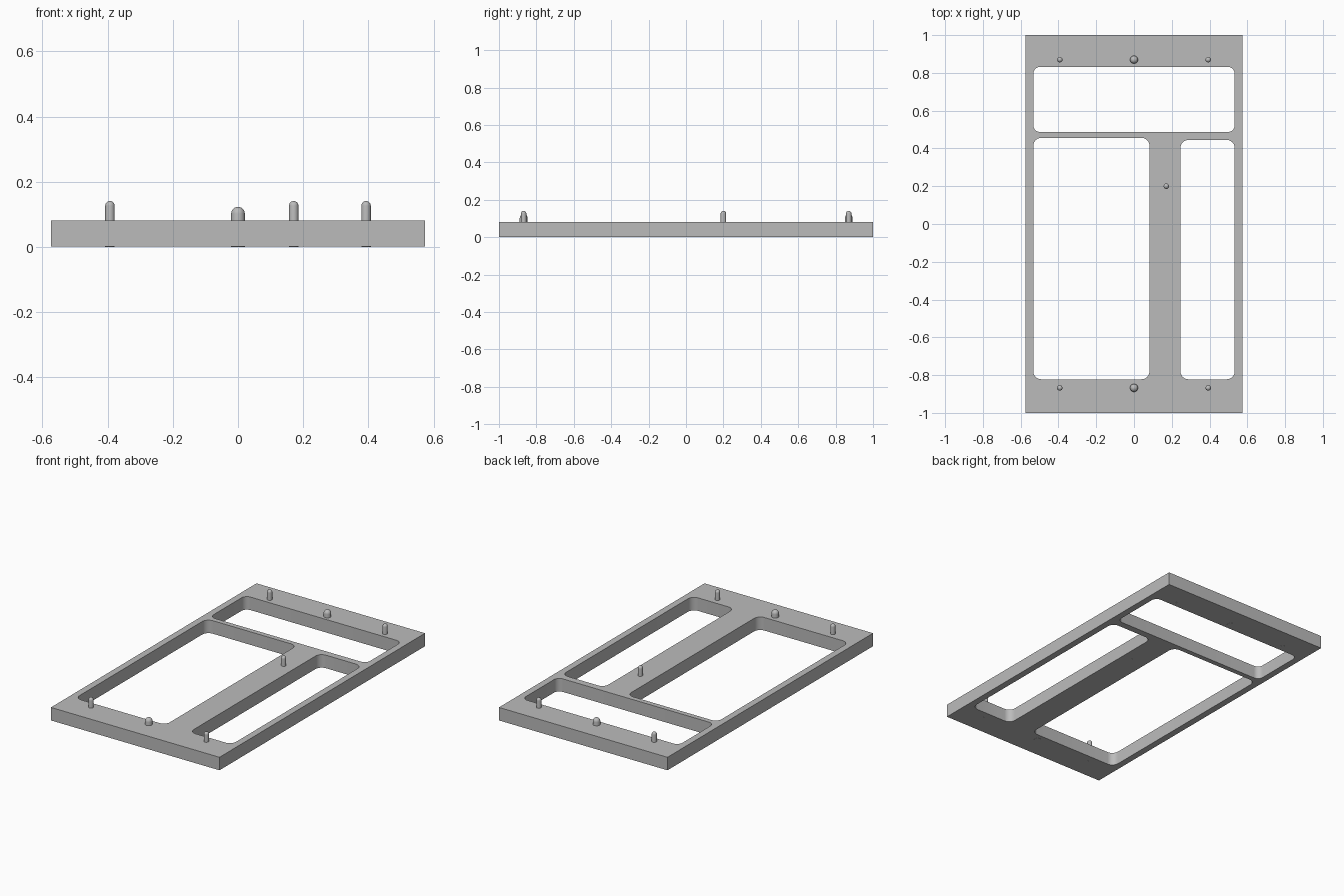
import bpy
import bmesh
from math import cos, sin, pi, radians

cube = bpy.data.objects.get("Cube")
if cube:
    bpy.data.objects.remove(cube, do_unlink=True)

TOP = 0.081      # plate top height
BOTTOM = 0.0008  # the pin ends stand just proud of the underside

grey = bpy.data.materials.new("plain grey")
grey.use_nodes = True
colour = (0.5, 0.5, 0.5, 1)
grey.diffuse_color = colour
grey.node_tree.nodes["Principled BSDF"].inputs["Base Color"].default_value = colour


def rounded_rectangle(x0, x1, y0, y1, radius, steps=8):
    """Outline of a rectangle with rounded corners."""
    if radius == 0:
        return [(x1, y1), (x0, y1), (x0, y0), (x1, y0)]
    r = radius
    centres = [(x1 - r, y1 - r), (x0 + r, y1 - r), (x0 + r, y0 + r), (x1 - r, y0 + r)]
    points = []
    for corner, (cx, cy) in enumerate(centres):
        for i in range(steps + 1):
            a = (corner + i / steps) * pi / 2
            points.append((cx + r * cos(a), cy + r * sin(a)))
    return points


def finish(name, mesh):
    """Link a mesh as a shaded object."""
    obj = bpy.data.objects.new(name, mesh)
    bpy.context.collection.objects.link(obj)
    mesh.materials.clear()
    mesh.materials.append(grey)
    bpy.ops.object.select_all(action="DESELECT")
    obj.select_set(True)
    bpy.context.view_layer.objects.active = obj
    bpy.ops.object.shade_smooth_by_angle(angle=radians(35))
    return obj


def build_frame():
    """Flat plate with three rounded openings, from one filled profile."""
    curve = bpy.data.curves.new("frame_profile", "CURVE")
    curve.dimensions = "2D"
    curve.fill_mode = "BOTH"
    curve.extrude = (TOP - BOTTOM) / 2
    outlines = [
        (-0.574, 0.574, -1, 1, 0),
        (-0.533, 0.533, 0.487, 0.832, 0.036),     # rear opening
        (-0.533, 0.082, -0.822, 0.456, 0.042),    # wide opening
        (0.246, 0.533, -0.822, 0.445, 0.042),     # narrow opening
    ]
    for outline in outlines:
        points = rounded_rectangle(*outline)
        spline = curve.splines.new("POLY")
        spline.points.add(len(points) - 1)
        spline.use_cyclic_u = True
        for point, (x, y) in zip(spline.points, points):
            point.co = (x, y, 0, 1)
    helper = bpy.data.objects.new("frame_profile", curve)
    bpy.context.collection.objects.link(helper)
    graph = bpy.context.evaluated_depsgraph_get()
    mesh = bpy.data.meshes.new_from_object(helper.evaluated_get(graph))
    bpy.data.objects.remove(helper, do_unlink=True)

    bm = bmesh.new()
    bm.from_mesh(mesh)
    bmesh.ops.remove_doubles(bm, verts=bm.verts, dist=0.0001)
    bmesh.ops.translate(bm, verts=bm.verts, vec=(0, 0, (TOP + BOTTOM) / 2))
    bmesh.ops.recalc_face_normals(bm, faces=bm.faces)
    bm.to_mesh(mesh)
    bm.free()
    finish("frame", mesh)


def build_pin(name, x, y, radius, height, sides=24, rings=6):
    """Round pin with a domed tip, running through the plate."""
    bm = bmesh.new()
    profile = [(radius, 0)]
    for i in range(rings):
        a = i / rings * pi / 2
        profile.append((radius * cos(a), height - radius + radius * sin(a)))
    loops = []
    for r, z in profile:
        loops.append([bm.verts.new((r * cos(2 * pi * k / sides), r * sin(2 * pi * k / sides), z))
                      for k in range(sides)])
    for low, high in zip(loops, loops[1:]):
        for k in range(sides):
            n = (k + 1) % sides
            bm.faces.new((low[k], low[n], high[n], high[k]))
    tip = bm.verts.new((0, 0, height))
    for k in range(sides):
        bm.faces.new((loops[-1][k], loops[-1][(k + 1) % sides], tip))
    bm.faces.new(loops[0][::-1])
    mesh = bpy.data.meshes.new(name)
    bm.to_mesh(mesh)
    bm.free()
    finish(name, mesh).location = (x, y, 0)


build_frame()

# Pins along the front and rear edges, plus one on the long bar
for end, y in (("front", -0.868), ("rear", 0.87)):
    build_pin(end + "_centre_pin", 0, y, 0.021, 0.123)
    for side, x in (("right", -0.393), ("left", 0.393)):
        build_pin(end + "_" + side + "_pin", x, y, 0.0145, 0.141)
build_pin("bar_pin", 0.171, 0.2, 0.0145, 0.141)
